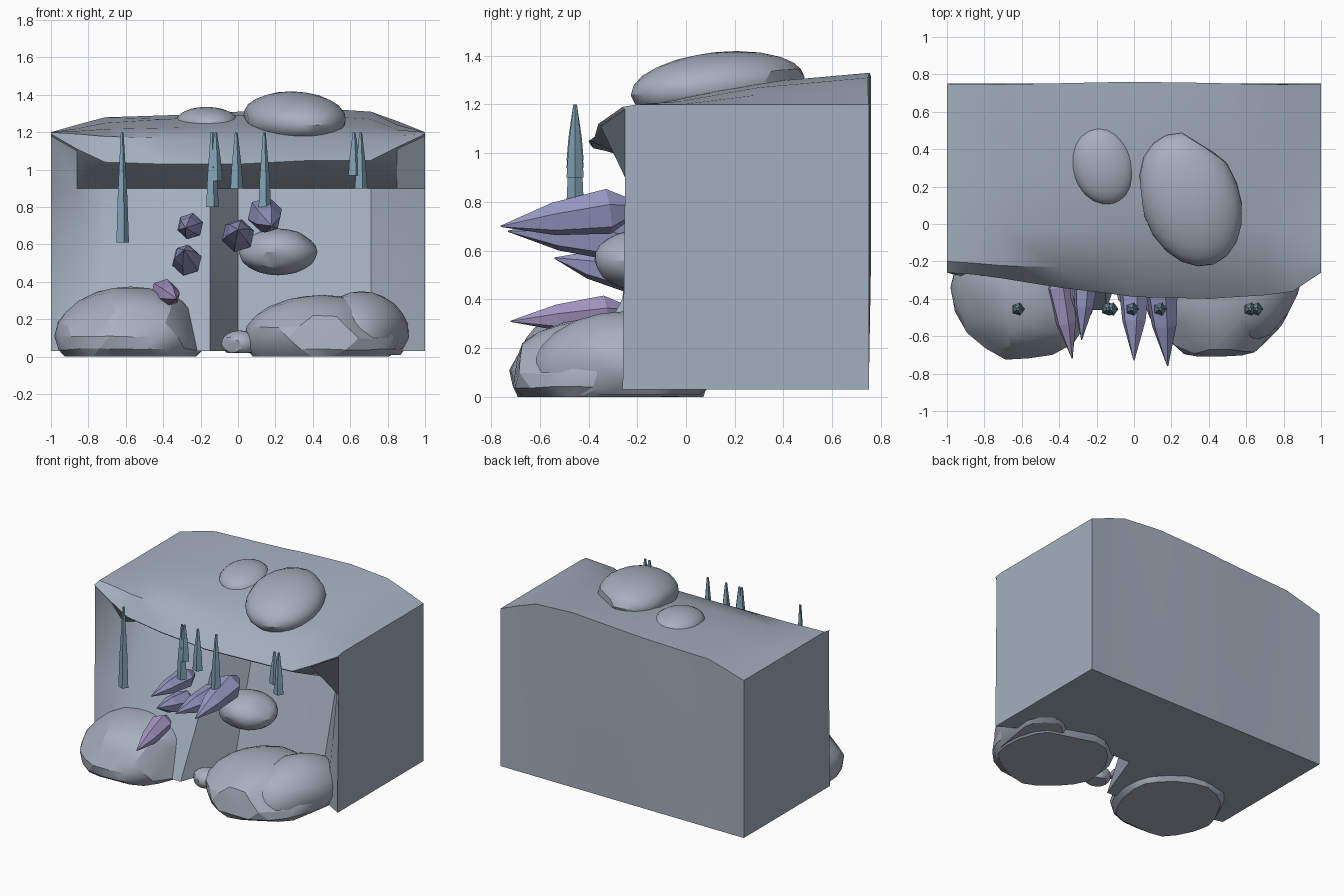
import bpy, bmesh, math, random
from mathutils import Vector, Matrix

if "Cube" in bpy.data.objects:
    bpy.data.objects.remove(bpy.data.objects["Cube"])


def material(name, col):
    m = bpy.data.materials.new(name)
    m.diffuse_color = (*col, 1)
    m.use_nodes = True
    m.node_tree.nodes["Principled BSDF"].inputs["Base Color"].default_value = m.diffuse_color
    return m


ROCK = material("rock", (0.37, 0.43, 0.52))
STONE = material("stone", (0.39, 0.43, 0.52))
CRYSTAL = material("crystal", (0.31, 0.32, 0.55))
PINK = material("pink_crystal", (0.38, 0.31, 0.55))
SPIKE = material("spike", (0.22, 0.36, 0.46))


def finish(name, bm, mat, smooth=None):
    bmesh.ops.recalc_face_normals(bm, faces=bm.faces)
    me = bpy.data.meshes.new(name)
    bm.to_mesh(me)
    bm.free()
    ob = bpy.data.objects.new(name, me)
    bpy.context.collection.objects.link(ob)
    me.materials.append(mat)
    if smooth:
        bpy.ops.object.select_all(action='DESELECT')
        ob.select_set(True)
        bpy.context.view_layer.objects.active = ob
        bpy.ops.object.shade_smooth_by_angle(angle=math.radians(smooth))
    return ob


def loft(bm, rings):
    """Join rings of points with quads and cap both ends."""
    rows = [[bm.verts.new(p) for p in r] for r in rings]
    n = len(rows[0])
    for a, b in zip(rows, rows[1:]):
        for i in range(n):
            j = (i + 1) % n
            bm.faces.new((a[i], a[j], b[j], b[i]))
    bm.faces.new(rows[0][::-1])
    bm.faces.new(rows[-1])


# Cave block: x, back top z, mid top z, lip y, lip z, wall y at ceiling, wall y at floor
stations = [
    (-1.00, 1.20, 1.20, -0.26, 1.19, -0.25, -0.26),
    (-0.86, 1.24, 1.22, -0.27, 1.11, -0.12, -0.30),
    (-0.71, 1.28, 1.25, -0.29, 1.04, 0.00, -0.42),
    (-0.40, 1.29, 1.27, -0.34, 1.03, 0.00, -0.46),
    (-0.15, 1.30, 1.28, -0.37, 1.03, 0.00, -0.46),
    (0.00, 1.31, 1.29, -0.39, 1.03, 0.20, -0.05),
    (0.40, 1.33, 1.29, -0.40, 1.05, 0.20, -0.05),
    (0.71, 1.31, 1.27, -0.38, 1.05, 0.18, -0.06),
    (0.85, 1.26, 1.24, -0.36, 1.12, -0.04, -0.17),
    (1.00, 1.20, 1.20, -0.26, 1.19, -0.25, -0.26),
]
rings = []
for x, zb, zm, ly, lz, wt, wb in stations:
    k = (zm - 1.2) / 0.09
    by = 0.75 + 0.01 * math.sin(3 * x + 1.5) * k
    rings.append([Vector((x, y, z)) for y, z in (
        (0.75, 0.03), (by, 0.6), (by, zb), (0.3, zm), (-0.02, 1.2 + 0.03 * k),
        (-0.2 - 0.04 * k, 1.2 - 0.04 * k), (ly, lz), (ly + 0.01, lz - 0.01),
        (wt, 0.90), ((wt + wb) / 2, 0.46), (wb, 0.03))])
bm = bmesh.new()
loft(bm, rings)
finish("cave_block", bm, ROCK, 35)


# Boulders: rounded stones with a few flattened sides
def boulder(name, loc, size, turn=0, seed=1, floor=None, cuts=9, tilt=0, depth=0.84):
    rnd = random.Random(seed)
    bm = bmesh.new()
    bmesh.ops.create_icosphere(bm, subdivisions=3, radius=1)
    for _ in range(cuts):
        n = Vector((rnd.uniform(-1, 1), rnd.uniform(-1, 1), rnd.uniform(-0.6, 0.6))).normalized()
        d = rnd.uniform(depth, 0.94)
        for v in bm.verts:
            over = v.co.dot(n) - d
            if over > 0:
                v.co -= n * over
    m = (Matrix.Translation(loc) @ Matrix.Rotation(math.radians(tilt), 4, 'X')
         @ Matrix.Rotation(math.radians(turn), 4, 'Z') @ Matrix.Diagonal((*size, 1)))
    bmesh.ops.transform(bm, matrix=m, verts=bm.verts)
    if floor is not None:
        for v in bm.verts:
            v.co.z = max(v.co.z, floor)
    finish(name, bm, STONE, 24)


boulder("boulder_left", (-0.575, -0.31, 0.11), (0.405, 0.43, 0.265), -15, 3, 0.0)
boulder("boulder_right", (0.45, -0.31, 0.10), (0.42, 0.43, 0.23), 10, 5, 0.0)
boulder("boulder_right_corner", (0.66, -0.26, 0.10), (0.25, 0.38, 0.25), -15, 8, 0.01)
boulder("pebble", (0.01, -0.38, 0.07), (0.10, 0.09, 0.07), 0, 2, 0.02)
boulder("wall_stone", (0.215, -0.19, 0.56), (0.21, 0.19, 0.125), 0, 9, depth=0.9)
boulder("top_stone_small", (-0.165, 0.31, 1.255), (0.165, 0.21, 0.08), 15, 4, cuts=0, tilt=4)
boulder("top_stone_large", (0.30, 0.13, 1.275), (0.265, 0.37, 0.14), 20, 6, cuts=2, tilt=6, depth=0.9)


# Crystals: six-sided shards growing out of the cave wall
def shard(name, base, tip, r, mat, sides=6):
    base, tip = Vector(base), Vector(tip)
    q = (tip - base).to_track_quat('Z', 'Y')
    L = (tip - base).length
    prof = [(0, 0.4), (0.18, 1), (0.6, 0.72), (1, 0.03)]
    bm = bmesh.new()
    loft(bm, [[base + q @ Vector((r * s * math.cos(math.tau * i / sides + 0.3),
                                  r * s * math.sin(math.tau * i / sides + 0.3), L * t))
               for i in range(sides)] for t, s in prof])
    finish(name, bm, mat)


shards = [
    ((0.135, -0.22, 0.775), (0.18, -0.76, 0.70), 0.095, CRYSTAL),
    ((0.00, -0.20, 0.64), (0.00, -0.73, 0.68), 0.09, CRYSTAL),
    ((-0.25, -0.18, 0.70), (-0.28, -0.62, 0.69), 0.072, CRYSTAL),
    ((-0.27, -0.18, 0.50), (-0.29, -0.54, 0.57), 0.082, CRYSTAL),
    ((-0.41, -0.25, 0.35), (-0.33, -0.72, 0.31), 0.075, PINK),
]
for i, s in enumerate(shards):
    shard(f"crystal_{i + 1}", *s)

# Hanging spikes: slim five-sided cones
spikes = [(-0.62, 0.61), (-0.14, 0.80), (-0.12, 0.94), (-0.01, 0.90),
          (0.14, 0.80), (0.62, 0.97), (0.655, 0.90)]
for i, (x, z0) in enumerate(spikes):
    bm = bmesh.new()
    loft(bm, [[Vector((x + r * math.cos(math.tau * k / 5), -0.455 + r * math.sin(math.tau * k / 5), z))
               for k in range(5)] for z, r in ((z0, 0.037), (z0 + (1.2 - z0) * 0.4, 0.029), (1.2, 0.008))])
    finish(f"spike_{i + 1}", bm, SPIKE)
